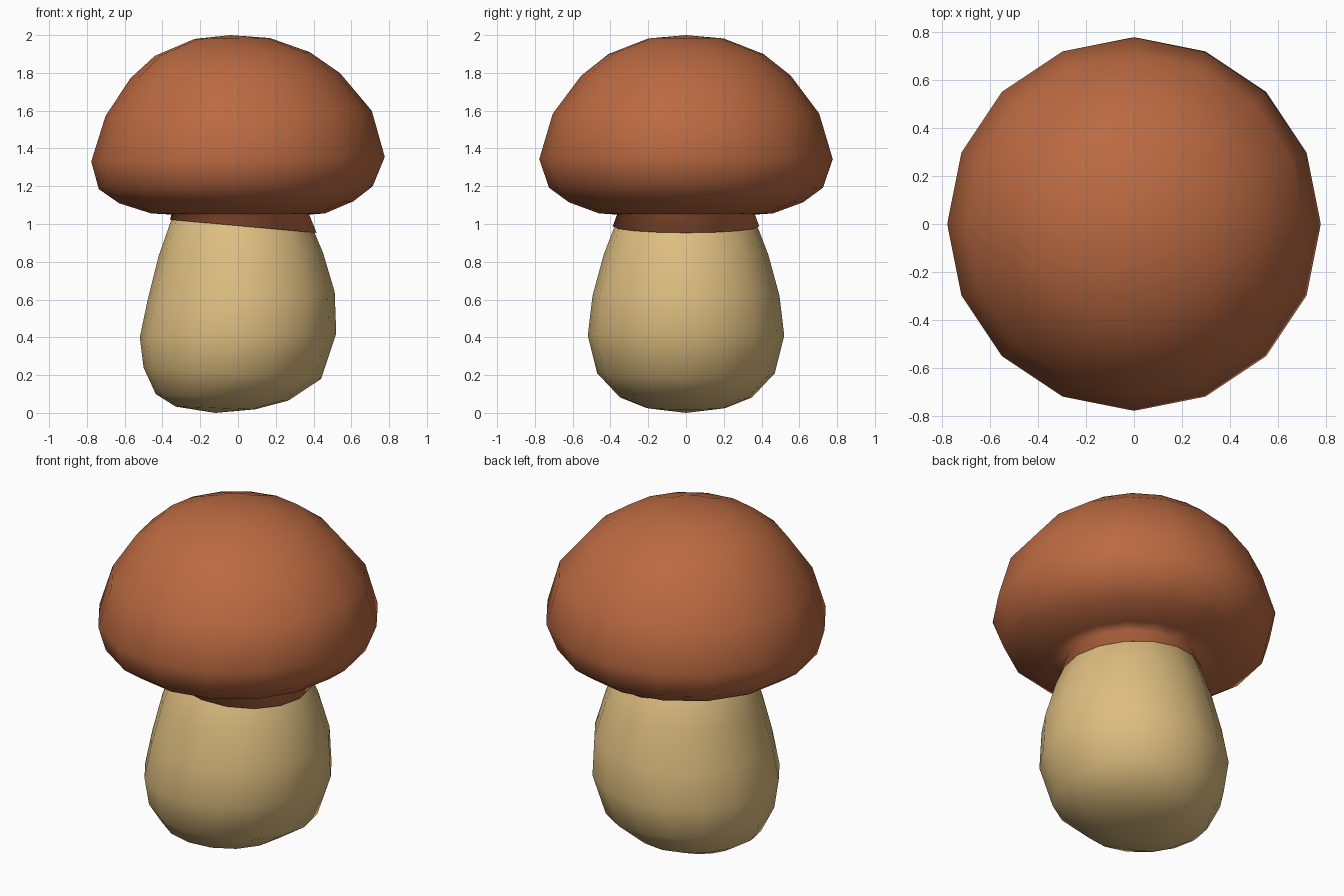
import bpy, bmesh, math

if "Cube" in bpy.data.objects:
    bpy.data.objects.remove(bpy.data.objects["Cube"])

SIDES = 16


def material(name, rgb):
    m = bpy.data.materials.new(name)
    m.diffuse_color = (*rgb, 1)
    m.use_nodes = True
    m.node_tree.nodes["Principled BSDF"].inputs["Base Color"].default_value = m.diffuse_color
    return m


def lathe(name, rings, mat, start_pole=None, end_pole=None):
    """Loft round rings (radius, height, centre x, sideways slope), closing at poles."""
    bm = bmesh.new()
    loops = []
    for r, z, cx, slope in rings:
        loop = []
        for i in range(SIDES):
            a = 2 * math.pi * i / SIDES
            x = r * math.cos(a)
            loop.append(bm.verts.new((cx + x, r * math.sin(a), z + slope * x)))
        loops.append(loop)
    for a, b in zip(loops, loops[1:]):
        for i in range(SIDES):
            j = (i + 1) % SIDES
            bm.faces.new((a[i], a[j], b[j], b[i]))
    for pole, loop in ((start_pole, loops[0]), (end_pole, loops[-1])):
        if pole:
            p = bm.verts.new((pole[0], 0, pole[1]))
            for i in range(SIDES):
                bm.faces.new((p, loop[i], loop[(i + 1) % SIDES]))
    bmesh.ops.recalc_face_normals(bm, faces=bm.faces)
    for f in bm.faces:
        f.smooth = True
    me = bpy.data.meshes.new(name)
    bm.to_mesh(me)
    bm.free()
    me.materials.append(mat)
    ob = bpy.data.objects.new(name, me)
    bpy.context.collection.objects.link(ob)
    return ob


brown = material("cap brown", (0.50, 0.144, 0.054))
cream = material("stem cream", (0.73, 0.515, 0.216))

# Stem: bulbous, leaning slightly, top hidden inside the cap
lathe("stem", [
    (0.21, 0.026, -0.12, -0.035),
    (0.35, 0.082, -0.085, -0.05),
    (0.47, 0.21, -0.03, -0.064),
    (0.52, 0.41, 0.0, 0.02),
    (0.495, 0.62, 0.017, 0.04),
    (0.435, 0.84, 0.015, 0.02),
    (0.35, 1.06, 0.01, 0.0),
    (0.25, 1.16, 0.01, 0.0),
], cream, start_pole=(-0.12, 0.0), end_pole=(0.01, 1.18))

# Cap: dome, rolled rim, underside, and tilted collar; closed inside the stem
lathe("cap", [
    (0.20, 1.982, -0.03, 0.012),
    (0.41, 1.90, -0.03, 0.024),
    (0.555, 1.785, -0.015, 0.025),
    (0.705, 1.585, 0.003, 0.021),
    (0.777, 1.343, 0.0, 0.016),
    (0.725, 1.192, -0.012, 0.01),
    (0.62, 1.115, -0.01, 0.008),
    (0.46, 1.056, 0.0, 0.0),
    (0.365, 1.05, 0.012, 0.0),
    (0.388, 0.988, 0.028, -0.09),
    (0.30, 1.0, 0.02, -0.05),
], brown, start_pole=(-0.04, 2.0), end_pole=(0.02, 1.02))
